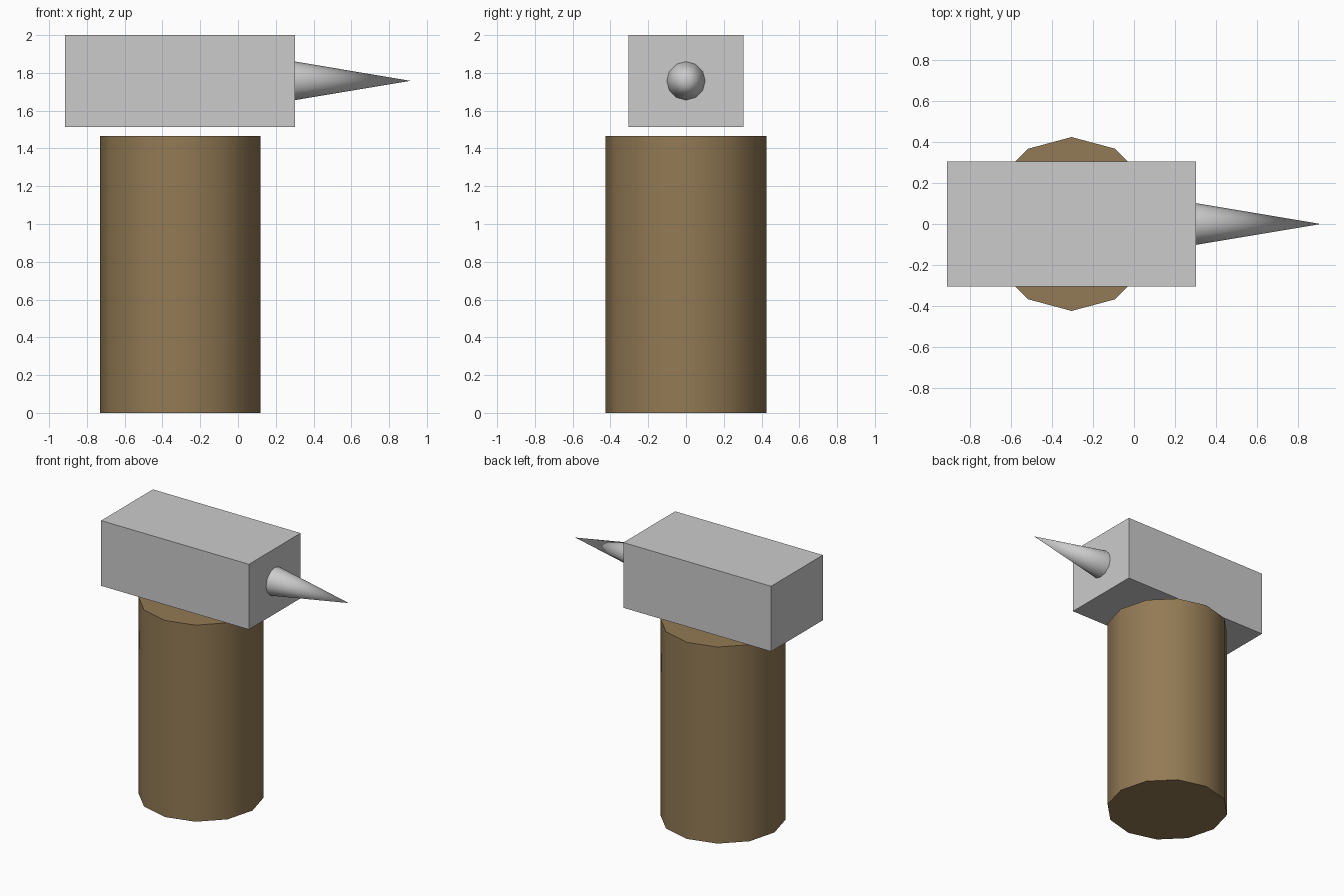
import bpy
from math import radians

if "Cube" in bpy.data.objects:
    bpy.data.objects.remove(bpy.data.objects["Cube"])

SIDES = 12


def smooth(obj):
    bpy.ops.object.shade_smooth_by_angle(angle=radians(40))
    return obj


# Handle: 12-sided wooden cylinder, slightly separated from the head
bpy.ops.mesh.primitive_cylinder_add(vertices=SIDES, radius=0.425, depth=1.465,
                                    location=(-0.305, 0, 0.7325))
handle = smooth(bpy.context.object)
handle.name = "handle"
wood = bpy.data.materials.new("wood")
wood.diffuse_color = (0.29, 0.195, 0.09, 1)
wood.use_nodes = True
wood.node_tree.nodes["Principled BSDF"].inputs["Base Color"].default_value = wood.diffuse_color
handle.data.materials.append(wood)

# Head: plain block
bpy.ops.mesh.primitive_cube_add(size=1, location=(-0.306, 0, 1.757))
head = bpy.context.object
head.name = "head"
head.scale = (1.218, 0.609, 0.486)
bpy.ops.object.transform_apply(location=False, rotation=False, scale=True)

# Spike: cone pointing along +x from the head's end face
bpy.ops.mesh.primitive_cone_add(vertices=SIDES, radius1=0.102, radius2=0, depth=0.61,
                                location=(0.608, 0, 1.758),
                                rotation=(0, radians(90), 0))
spike = smooth(bpy.context.object)
spike.name = "spike"
